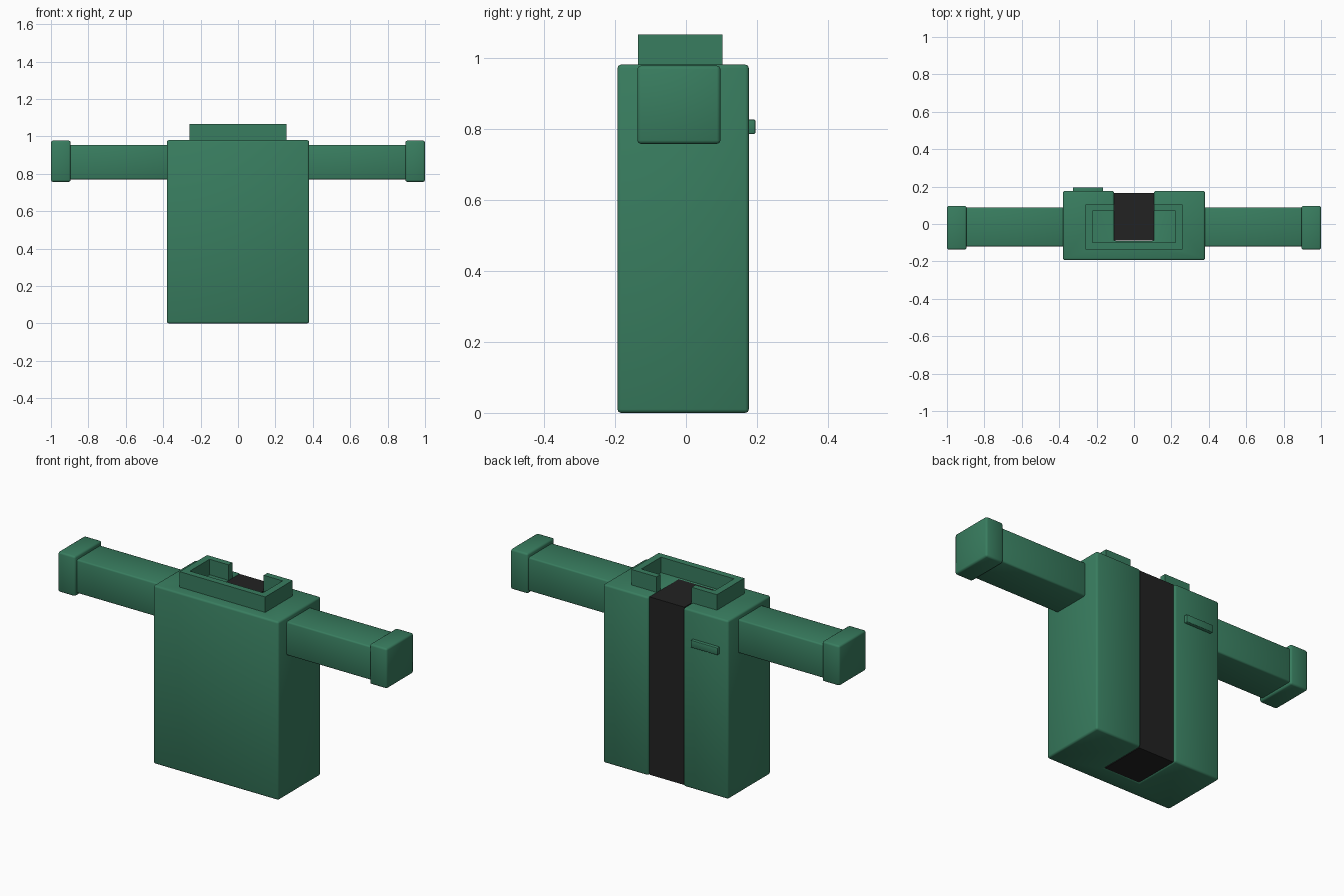
import bpy, bmesh

if "Cube" in bpy.data.objects:
    bpy.data.objects.remove(bpy.data.objects["Cube"])


def material(name, rgb):
    m = bpy.data.materials.new(name)
    m.diffuse_color = (*rgb, 1)
    m.use_nodes = True
    m.node_tree.nodes["Principled BSDF"].inputs["Base Color"].default_value = m.diffuse_color
    return m


GREEN = material("jacket green", (0.04, 0.205, 0.115))
BLACK = material("shirt black", (0.016, 0.016, 0.016))


def prism(name, outline, z0, z1, mat, bevel=0.0):
    """Extrude an xy outline from z0 to z1, with optional softened edges."""
    bm = bmesh.new()
    face = bm.faces.new([bm.verts.new((x, y, z0)) for x, y in outline])
    top = bmesh.ops.extrude_face_region(bm, geom=[face])["geom"]
    verts = [v for v in top if isinstance(v, bmesh.types.BMVert)]
    bmesh.ops.translate(bm, verts=verts, vec=(0, 0, z1 - z0))
    bmesh.ops.recalc_face_normals(bm, faces=bm.faces)
    mesh = bpy.data.meshes.new(name)
    bm.to_mesh(mesh)
    bm.free()
    mesh.materials.append(mat)
    obj = bpy.data.objects.new(name, mesh)
    bpy.context.collection.objects.link(obj)
    if bevel:
        mod = obj.modifiers.new("soft edges", 'BEVEL')
        mod.width = bevel
        mod.segments = 2
        mesh.shade_smooth()
    return obj


def box(name, x, y, z, mat, bevel=0.0):
    outline = [(x[0], y[0]), (x[1], y[0]), (x[1], y[1]), (x[0], y[1])]
    return prism(name, outline, z[0], z[1], mat, bevel)


def mirrored(right_half):
    """Complete an outline from its right half."""
    return right_half + [(-x, y) for x, y in reversed(right_half)]


# Jacket body, open down the back
prism("jacket_body", mirrored([(0.38, -0.193), (0.38, 0.177), (0.107, 0.177), (0.107, -0.09)]),
      0, 0.98, GREEN, 0.01)

# Shirt strip in the opening
box("shirt_strip", (-0.106, 0.106), (-0.089, 0.165), (0.002, 0.979), BLACK)

# Collar with a gap at the back
prism("collar", mirrored([(0.26, -0.135), (0.26, 0.103), (0.107, 0.103),
                          (0.107, 0.07), (0.222, 0.07), (0.222, -0.1)]),
      0.97, 1.065, GREEN)

# Sleeves and cuffs
for side, s in (("right", 1), ("left", -1)):
    box(side + "_sleeve", sorted((s * 0.37, s * 0.91)), (-0.12, 0.088), (0.77, 0.955), GREEN, 0.008)
    box(side + "_cuff", sorted((s * 0.895, s * 1.0)), (-0.137, 0.097), (0.757, 0.977), GREEN, 0.01)

# Pocket flap
box("pocket_flap", (-0.327, -0.165), (0.165, 0.195), (0.785, 0.825), GREEN, 0.003)
